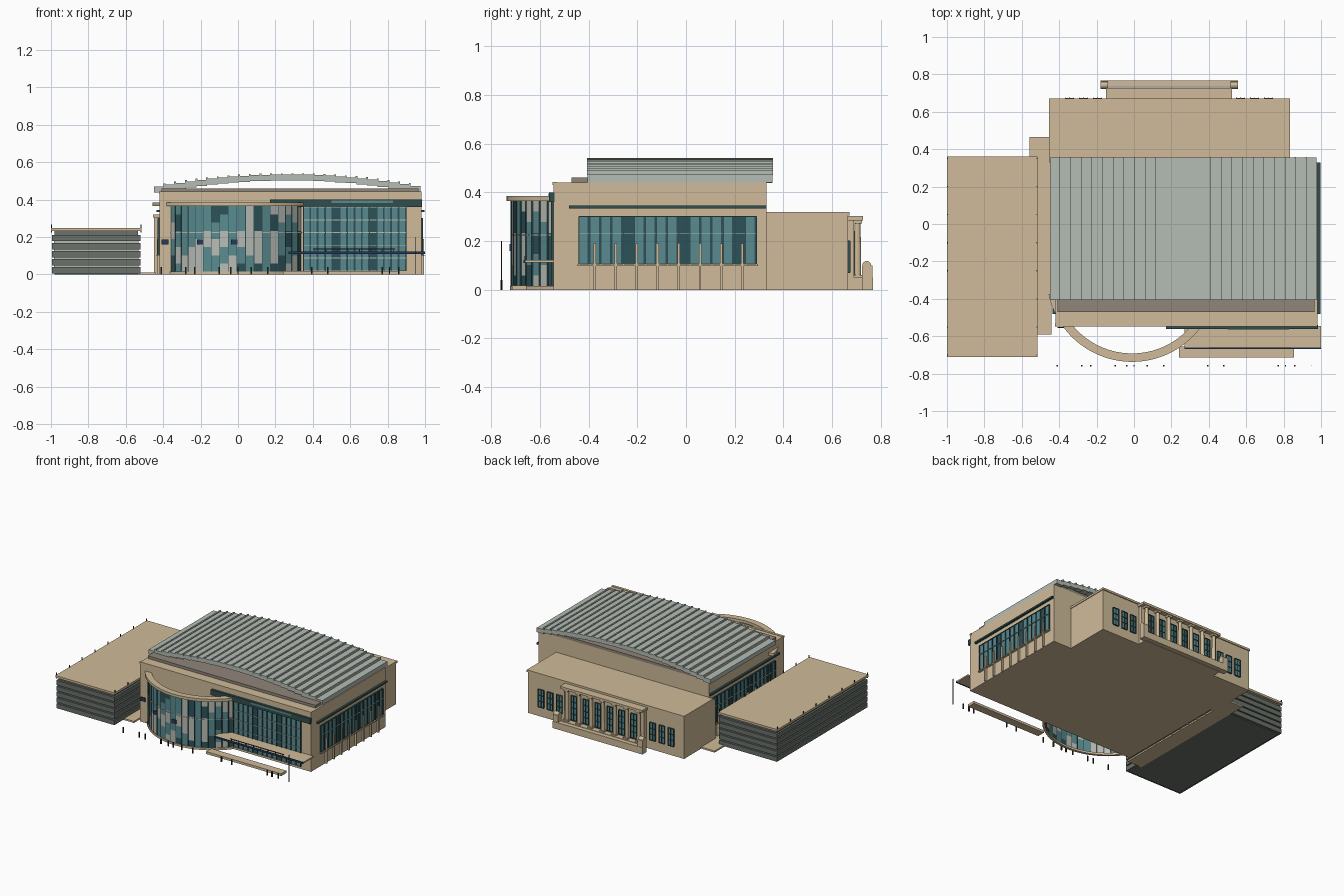
import bpy, bmesh, math, random
from mathutils import Matrix

random.seed(7)
if "Cube" in bpy.data.objects:
    bpy.data.objects.remove(bpy.data.objects["Cube"])


def material(name, r, g, b):
    mat = bpy.data.materials.new(name)
    mat.use_nodes = True
    mat.diffuse_color = (r, g, b, 1)
    mat.node_tree.nodes["Principled BSDF"].inputs["Base Color"].default_value = (r, g, b, 1)
    return mat


tan = material("tan_stone", .63, .5, .32)
grey = material("roof_grey", .46, .51, .46)
taupe = material("taupe_deck", .28, .24, .19)
slate = material("slate_green", .145, .165, .145)
teal = material("teal_glass", .1, .26, .28)
deep = material("deep_teal_glass", .025, .085, .1)
pale = material("pale_panel", .48, .5, .46)
fascia = material("dark_green_trim", .03, .075, .075)
navy = material("navy_trim", .02, .04, .1)
charcoal = material("charcoal", .025, .03, .03)


def finish(name, bm, mats):
    mesh = bpy.data.meshes.new(name)
    bm.to_mesh(mesh)
    bm.free()
    for mat in mats:
        mesh.materials.append(mat)
    obj = bpy.data.objects.new(name, mesh)
    bpy.context.collection.objects.link(obj)
    return obj


def add_box(bm, x0, x1, y0, y1, z0, z1, index=0):
    matrix = Matrix.Translation(((x0 + x1) / 2, (y0 + y1) / 2, (z0 + z1) / 2))
    matrix = matrix @ Matrix.Diagonal((x1 - x0, y1 - y0, z1 - z0, 1))
    made = bmesh.ops.create_cube(bm, size=1, matrix=matrix)
    for face in {f for v in made["verts"] for f in v.link_faces}:
        face.material_index = index


def box(name, mat, *bounds):
    return boxes(name, mat, [bounds])


def boxes(name, mat, items):
    bm = bmesh.new()
    for item in items:
        add_box(bm, *item)
    return finish(name, bm, [mat])


def glazing(name, width, z0, z1, columns, rows, x, y, angle, upright=fascia, rail=fascia, bar=.004):
    """Window wall built facing the front, then turned to its wall."""
    bm = bmesh.new()
    step, rise = width / columns, (z1 - z0) / rows
    for c in range(columns):
        left = c * step - width / 2
        add_box(bm, left, left + step, -.004, .002, z0, z1, 1 if c % 5 == 4 else 0)
        add_box(bm, left + step * .8, left + step, -.006, .002, z0, z1, 1)
    for c in range(columns + 1):
        mid = c * step - width / 2
        add_box(bm, mid - bar / 2, mid + bar / 2, -.01, .002, z0, z1, 2)
    for r in range(rows + 1):
        mid = z0 + r * rise
        add_box(bm, -width / 2, width / 2, -.009, .002, mid - bar / 2, mid + bar / 2, 3)
    obj = finish(name, bm, [teal, deep, upright, rail])
    obj.location = (x, y, 0)
    obj.rotation_euler.z = math.radians(angle)
    return obj


def ring(name, mat, radius, inner, z0, z1, start, end, steps, cx=-.01, cy=-.28):
    """Curved band with a rectangular section."""
    bm = bmesh.new()
    rows = []
    for i in range(steps + 1):
        a = math.radians(start + (end - start) * i / steps)
        rows.append([bm.verts.new((cx + r * math.cos(a), cy + r * math.sin(a), z))
                     for r, z in ((inner, z0), (radius, z0), (radius, z1), (inner, z1))])
    for p, q in zip(rows, rows[1:]):
        for k in range(4):
            bm.faces.new((p[k], q[k], q[(k + 1) % 4], p[(k + 1) % 4]))
    bm.faces.new(rows[0])
    bm.faces.new(rows[-1][::-1])
    bmesh.ops.recalc_face_normals(bm, faces=bm.faces)
    return finish(name, bm, [mat])


# Main hall, deck and rear wing
box("main_hall", tan, -.42, .98, -.545, .33, 0, .44)
box("hall_parapet", tan, -.422, .982, -.548, -.53, .43, .443)
box("roof_deck", taupe, -.41, .965, -.47, .33, .44, .46)
box("rear_wing", tan, -.45, .83, .3, .665, 0, .305)
box("rear_cornice", tan, -.455, .835, .33, .672, .305, .32)
box("link_terrace", tan, -.56, -.44, -.59, .465, 0, .012)

# Arched roof made of stepped panels with raised seams
count, roof_left, roof_right = 25, -.45, .975
panel = (roof_right - roof_left) / count
steps, seams, previous = [], [], 0
for i in range(count):
    x = roof_left + i * panel
    top = .535 - .135 * (x + panel / 2 - .27) ** 2
    steps.append((x, x + panel, -.405, .355, top - .032, top))
    if i:
        ridge = max(top, previous)
        seams.append((x - .005, x + .005, -.407, .357, ridge - .01, ridge + .006))
    previous = top
boxes("roof_panels", grey, steps)
boxes("roof_seams", grey, seams)

# Curved glass front with random coloured panes
bm = bmesh.new()
columns, rows, radius, base, top = 18, 8, .437, .015, .365
colour = 0
for c in range(columns):
    angles = [math.radians(216 + 109 * (c + k) / columns) for k in (0, 1)]
    for r in range(rows):
        if (r + c) % 2 == 0 or r == 0:
            colour = random.choice((0, 0, 0, 0, 1, 1, 2, 2, 2))
        low, high = (base + (top - base) * (r + k) / rows for k in (0, 1))
        corners = [(angles[0], low), (angles[1], low), (angles[1], high), (angles[0], high)]
        face = bm.faces.new([bm.verts.new((radius * math.cos(a) - .01, radius * math.sin(a) - .28, z))
                             for a, z in corners])
        face.material_index = colour
finish("drum_glass", bm, [teal, deep, pale])
bm = bmesh.new()
for c in range(columns + 1):
    a = math.radians(216 + 109 * c / columns)
    x, y = .438 * math.cos(a) - .01, .438 * math.sin(a) - .28
    add_box(bm, x - .0015, x + .0015, y - .003, y + .003, base, top)
finish("drum_mullions", bm, [fascia])
ring("drum_cornice", tan, .457, .412, .365, .385, 192, 325, 40)
ring("drum_rail", pale, .44, .433, .222, .226, 216, 325, 40)
ring("drum_base", tan, .443, .425, 0, .016, 216, 325, 40)
boxes("drum_banners", navy, [(x - .018, x + .018, y - .006, y, .16, .188)
                             for x, y in ((-.39, -.55), (-.2, -.675), (-.02, -.718))])

# Entrance glazing, upper fascia, canopy and steps
glazing("entrance_glass", .55, .02, .36, 14, 5, .625, -.545, 0, rail=pale)
box("front_fascia", fascia, .17, .985, -.562, -.54, .36, .4)
box("fascia_window", teal, .5, .83, -.565, -.56, .382, .396)
box("entrance_canopy", tan, .27, 1, -.66, -.545, .112, .122)
box("canopy_edge", navy, .27, 1, -.667, -.66, .11, .123)
box("canopy_rail", charcoal, .4, .84, -.664, -.66, .134, .138)
boxes("canopy_rail_posts", charcoal, [(x - .002, x + .002, -.664, -.66, .12, .136)
                                      for x in [.41 + .06 * k for k in range(8)]])
box("entrance_steps", tan, .24, .855, -.715, -.655, 0, .018)

# Side walls: windows, buttress fins and dark eaves
for side, x, turn in (("left", .98, 90), ("right", -.42, -90)):
    sign = 1 if side == "left" else -1
    glazing(side + "_side_windows", .73, .105, .3, 16, 1, x, -.075, turn)
    near, far = sorted((x, x + sign * .016))
    box(side + "_eaves", fascia, near, far, -.48, .33, .334, .346)
    box(side + "_window_sill", tan, near, far, -.445, .295, .098, .105)
    near, far = sorted((x, x + sign * .01))
    box(side + "_window_rail", pale, near, far, -.44, .29, .228, .232)
    near, far = sorted((x, x + sign * .014))
    boxes(side + "_fins", tan, [(near, far, y - .005, y + .005, 0, .19)
                                for y in [-.375 + .0865 * k for k in range(8)]])

# Rear windows and colonnade
for group in (-.27, .645):
    for k in (-1, 0, 1):
        glazing("rear_window", .045, .07, .2, 2, 3, group + k * .075, .665, 180)
mid = .1875
box("portico_block", tan, -.14, .515, .66, .69, 0, .285)
box("portico_entablature", tan, -.15, .525, .66, .727, .285, .302)
box("portico_floor", tan, -.14, .515, .68, .73, 0, .05)
spacing = .098
for k in range(6):
    x = mid + (k - 2.5) * spacing
    glazing("portico_window", .046, .06, .24, 2, 4, x, .69, 180)
bm = bmesh.new()
for k in range(7):
    x = mid + (k - 3) * spacing
    shaft = Matrix.Translation((x, .705, .165))
    bmesh.ops.create_cone(bm, cap_ends=True, segments=12, radius1=.014, radius2=.012, depth=.23, matrix=shaft)
    add_box(bm, x - .018, x + .018, .688, .722, .272, .285)
    add_box(bm, x - .018, x + .018, .688, .722, .05, .06)
finish("portico_columns", bm, [tan])
box("portico_low_wall", tan, -.18, .555, .735, .768, 0, .05)
boxes("portico_pedestals", tan, [(x - .02, x + .02, .722, .765, 0, .1) for x in (-.16, .535)])
bm = bmesh.new()
for x in (-.16, .535):
    drum = Matrix.Translation((x, .742, .1)) @ Matrix.Rotation(math.pi / 2, 4, "Y")
    bmesh.ops.create_cone(bm, cap_ends=True, segments=16, radius1=.018, radius2=.018, depth=.04, matrix=drum)
finish("pedestal_scrolls", bm, [tan])

# Parking block: core, stacked bands, roof slab and edge posts
g_left, g_right, g_front, g_back = -.995, -.52, -.705, .355
box("parking_core", slate, g_left + .015, g_right - .015, g_front + .015, g_back - .015, 0, .235)
boxes("parking_bands", slate, [(g_left, g_right, g_front, g_back, z, z + .034)
                               for z in [.006 + .043 * k for k in range(5)]])
boxes("parking_floors", pale, [(g_left + .011, g_right - .011, g_front + .011, g_back - .011, z, z + .009)
                               for z in [.04 + .043 * k for k in range(4)]])
box("parking_roof", tan, -1, -.515, -.71, .36, .232, .248)
boxes("parking_posts", charcoal, [(x - .002, x + .002, y - .003, y + .003, .225, .266)
                                  for x in (-.997, -.518) for y in [-.7 + .15 * k for k in range(8)]])

# Bollards and a tall lamp post along the kerb
kerb = (-.41, -.28, -.23, -.1, -.04, 0, .07, .16, .395, .48, .77, .81, .86)
boxes("bollards", charcoal, [(x - .004, x + .004, -.762, -.754, 0, .04) for x in kerb])
box("lamp_post", charcoal, .948, .952, -.76, -.756, 0, .2)
